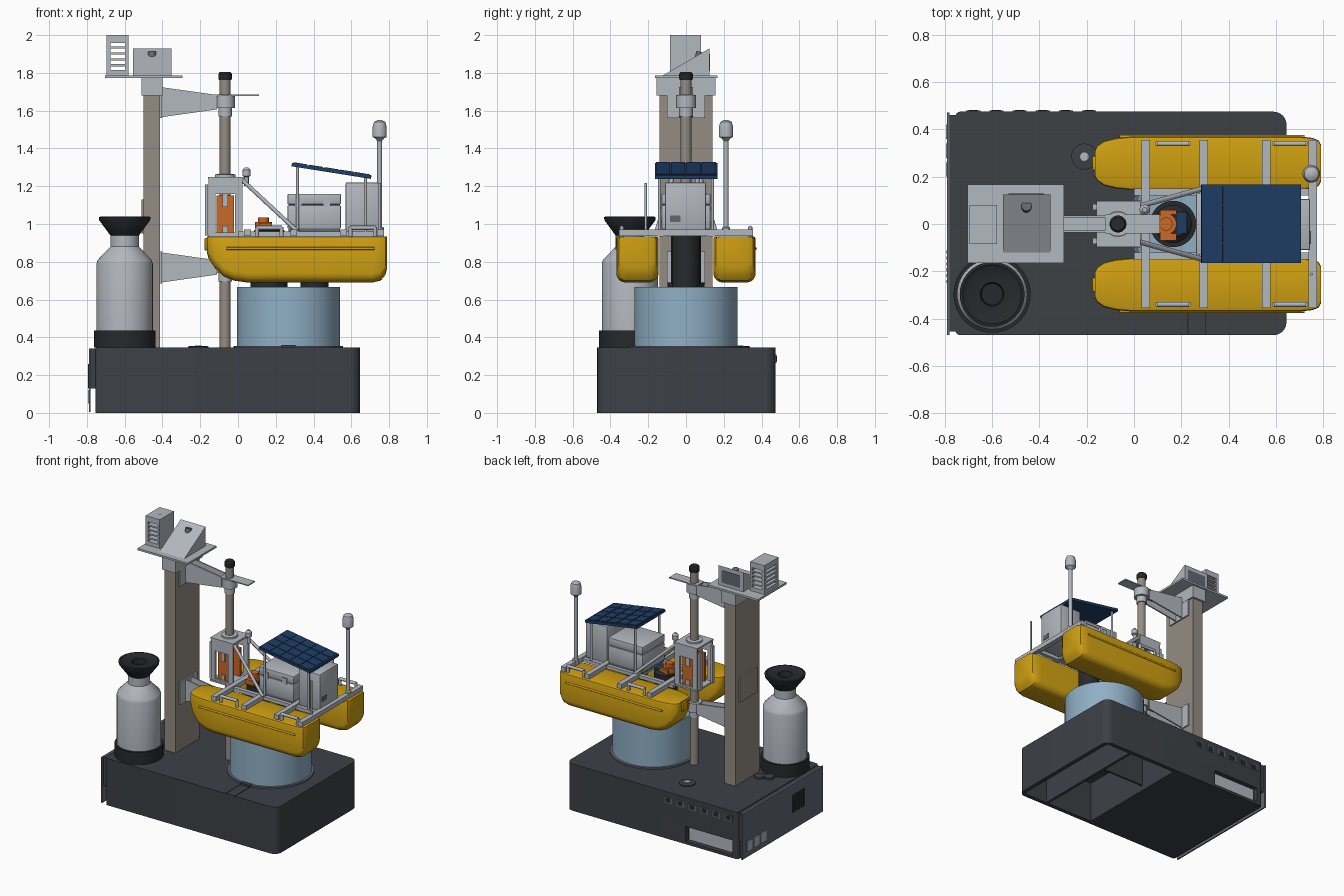
import bpy, bmesh, math
from mathutils import Vector, Matrix

if "Cube" in bpy.data.objects:
    bpy.data.objects.remove(bpy.data.objects["Cube"])


def mat(name, r, g, b):
    m = bpy.data.materials.new(name)
    m.diffuse_color = (r, g, b, 1)
    m.use_nodes = True
    m.node_tree.nodes["Principled BSDF"].inputs["Base Color"].default_value = m.diffuse_color
    return m


DARK = mat("charcoal", 0.046, 0.052, 0.060)
BLACK = mat("near_black", 0.020, 0.022, 0.025)
MID = mat("slate_grey", 0.12, 0.14, 0.17)
LIGHT = mat("light_grey", 0.45, 0.48, 0.52)
WARM = mat("warm_grey", 0.30, 0.265, 0.23)
YELLOW = mat("hull_yellow", 0.62, 0.35, 0.006)
BLUE = mat("tank_blue", 0.28, 0.43, 0.56)
NAVY = mat("panel_navy", 0.014, 0.048, 0.13)
ORANGE = mat("orange", 0.60, 0.14, 0.02)


def finish(name, bm, m):
    bmesh.ops.recalc_face_normals(bm, faces=bm.faces)
    me = bpy.data.meshes.new(name)
    bm.to_mesh(me)
    bm.free()
    me.materials.append(m)
    ob = bpy.data.objects.new(name, me)
    bpy.context.collection.objects.link(ob)
    return ob


def boxes(name, m, dims, bevel=0):
    """One object from several (x0, x1, y0, y1, z0, z1) boxes."""
    bm = bmesh.new()
    for x0, x1, y0, y1, z0, z1 in dims:
        mx = Matrix.Translation(((x0 + x1) / 2, (y0 + y1) / 2, (z0 + z1) / 2))
        mx = mx @ Matrix.Diagonal((x1 - x0, y1 - y0, z1 - z0, 1))
        bmesh.ops.create_cube(bm, size=1, matrix=mx)
    if bevel:
        bmesh.ops.bevel(bm, geom=bm.edges[:], offset=bevel, segments=2, affect='EDGES', profile=0.5)
    return finish(name, bm, m)


def lathe(name, m, cx, cy, profile, seg=40):
    """Closed solid turned around a vertical axis from (radius, z) points."""
    bm = bmesh.new()
    rings = [[bm.verts.new((cx + r * math.cos(2 * math.pi * i / seg), cy + r * math.sin(2 * math.pi * i / seg), z))
              for i in range(seg)] for r, z in profile]
    for a, b in zip(rings, rings[1:]):
        for i in range(seg):
            j = (i + 1) % seg
            bm.faces.new((a[i], a[j], b[j], b[i]))
    bm.faces.new(rings[0])
    bm.faces.new(rings[-1])
    return finish(name, bm, m)


def rods(name, m, r, segs, sides=12):
    """One object from several straight rods given as point pairs."""
    bm = bmesh.new()
    for p, q in segs:
        p, q = Vector(p), Vector(q)
        d = q - p
        mx = Matrix.Translation((p + q) / 2) @ d.to_track_quat('Z', 'Y').to_matrix().to_4x4()
        bmesh.ops.create_cone(bm, cap_ends=True, segments=sides, radius1=r, radius2=r, depth=d.length + r * 0.6, matrix=mx)
    return finish(name, bm, m)


def prism(name, m, pts, lo, hi, axis='y'):
    """Extrude a (x, z) outline along y, or a (y, z) outline along x."""
    bm = bmesh.new()
    place = (lambda u, v, w: (u, w, v)) if axis == 'y' else (lambda u, v, w: (w, u, v))
    a = [bm.verts.new(place(u, v, lo)) for u, v in pts]
    b = [bm.verts.new(place(u, v, hi)) for u, v in pts]
    for i in range(len(pts)):
        j = (i + 1) % len(pts)
        bm.faces.new((a[i], a[j], b[j], b[i]))
    bm.faces.new(a)
    bm.faces.new(b)
    return finish(name, bm, m)


def cut(ob, dims):
    """Subtract boxes one after the other and bake the result."""
    cutters = []
    for d in dims:
        c = boxes("cutter", ob.data.materials[0], [d])
        c.hide_render = True
        cutters.append(c)
        mod = ob.modifiers.new("cut", 'BOOLEAN')
        mod.operation, mod.object, mod.solver = 'DIFFERENCE', c, 'EXACT'
    dg = bpy.context.evaluated_depsgraph_get()
    me = bpy.data.meshes.new_from_object(ob.evaluated_get(dg))
    ob.modifiers.clear()
    ob.data = me
    for c in cutters:
        bpy.data.objects.remove(c)


# --- Base housing: rounded corners, open underside, rear recess
base = boxes("base_housing", DARK, [(-0.755, 0.645, -0.47, 0.475, 0, 0.345)])
bm = bmesh.new()
bm.from_mesh(base.data)
for side, r in ((1, 0.055), (-1, 0.02)):
    es = [e for e in bm.edges if abs(e.verts[0].co.z - e.verts[1].co.z) > 0.3 and e.verts[0].co.x * side > 0.5
          and abs(e.verts[0].co.y) > 0.465]
    bmesh.ops.bevel(bm, geom=es, offset=r, segments=6, affect='EDGES', profile=0.5)
bm.to_mesh(base.data)
bm.free()
cut(base, [(0.02, 0.40, -0.44, 0.445, -0.1, 0.30), (0.42, 0.615, -0.44, 0.445, -0.1, 0.30),
           (-0.71, -0.33, 0.44, 0.6, 0.02, 0.13)])
boxes("base_divider", DARK, [(0.02, 0.40, 0.10, 0.115, 0.04, 0.30)])
boxes("base_end_block", DARK, [(-0.78, -0.755, -0.455, 0.46, 0.13, 0.34)])
boxes("base_end_plate", MID, [(-0.79, -0.78, -0.47, 0.472, 0.005, 0.34)])
boxes("end_sockets", LIGHT, [(-0.795, -0.79, y, y + 0.06, 0.05, 0.12) for y in (0.20, 0.28, 0.36)])
boxes("end_vents", BLACK, [(-0.794, -0.79, -0.25 + i * 0.025, -0.237 + i * 0.025, 0.13, 0.26) for i in range(6)])
boxes("recess_panel", LIGHT, [(-0.70, -0.34, 0.44, 0.447, 0.025, 0.125)])
xs = [-0.71 + i * 0.098 for i in range(6)]
boxes("connector_frames", MID, [(x, x + 0.06, 0.474, 0.479, 0.265, 0.31) for x in xs])
boxes("connector_holes", BLACK, [(x + 0.01, x + 0.05, 0.478, 0.482, 0.273, 0.302) for x in xs])
boxes("cable_channel", BLACK, [(0.225, 0.23, -0.465, -0.25, 0.34, 0.347), (0.30, 0.305, -0.465, -0.25, 0.34, 0.347)])
lathe("deck_port", DARK, -0.21, 0.285, [(0.055, 0.34), (0.055, 0.352), (0.03, 0.355)])
lathe("deck_port_cap", LIGHT, -0.21, 0.285, [(0.018, 0.35), (0.018, 0.358)], 20)
for i, (x, y) in enumerate(((-0.55, -0.07), (-0.61, -0.10))):
    lathe(f"deck_gland_{i}", DARK, x, y, [(0.035, 0.34), (0.035, 0.36), (0.02, 0.365)], 24)

# --- Water tank
lathe("tank_flange", MID, 0.267, 0, [(0.29, 0.34), (0.29, 0.355)], 64)
lathe("tank", BLUE, 0.267, 0, [(0.273, 0.35), (0.273, 0.667), (0.262, 0.667), (0.262, 0.65)], 64)
boxes("tank_clasp", DARK, [(0.23, 0.305, -0.30, -0.265, 0.335, 0.36)])

# --- Bottle with funnel
bx, by = -0.60, -0.297
lathe("bottle_foot", BLACK, bx, by, [(0.163, 0.345), (0.163, 0.435)], 48)
lathe("bottle", LIGHT, bx, by, [(0.149, 0.43), (0.149, 0.79), (0.143, 0.81), (0.075, 0.88), (0.075, 0.94)], 48)
lathe("funnel", BLACK, bx, by, [(0.07, 0.935), (0.08, 0.945), (0.135, 1.02), (0.137, 1.037), (0.125, 1.04),
                                (0.11, 1.03), (0.05, 1.03), (0.045, 0.99)], 40)

# --- Mast, platform and instruments
boxes("mast", WARM, [(-0.50, -0.412, -0.14, 0.14, 0.345, 1.69), (-0.512, -0.50, -0.10, 0.10, 0.95, 1.13)])
boxes("mast_cap", LIGHT, [(-0.512, -0.40, -0.155, 0.155, 1.68, 1.775)])
boxes("platform", LIGHT, [(-0.705, -0.295, -0.165, 0.168, 1.773, 1.787)])
vent = boxes("vent_box", LIGHT, [(-0.695, -0.58, -0.085, 0.08, 1.785, 2.0)])
zs = [1.815 + i * 0.031 for i in range(5)]
cut(vent, [(-0.675, -0.595, -0.2, 0.2, z, z + 0.02) for z in zs] +
    [(-0.75, -0.66, -0.065, 0.06, z + 0.001, z + 0.019) for z in zs])
lathe("vent_box_knob", BLACK, -0.638, 0, [(0.018, 1.995), (0.018, 2.0)], 20)
prism("wedge_box", LIGHT, [(-0.125, 1.785), (0.125, 1.785), (0.125, 1.93)], -0.555, -0.353, 'x')
boxes("wedge_window", MID, [(-0.53, -0.38, 0.122, 0.128, 1.81, 1.90)])
rods("wedge_sensor", MID, 0.022, [((-0.455, 0.07, 1.885), (-0.455, 0.075, 1.905))])

# --- Guide pole and its two bracket arms
lathe("guide_pole", WARM, -0.068, 0, [(0.029, 0.345), (0.029, 1.765)], 32)
lathe("pole_cap", BLACK, -0.068, 0, [(0.033, 1.762), (0.036, 1.77), (0.036, 1.795), (0.028, 1.805)], 32)
for tag, z in (("upper", 1.645), ("lower", 0.77)):
    for s in (-1, 1):
        prism(f"{tag}_arm_{s}", LIGHT, [(-0.41, z - 0.08), (-0.41, z + 0.08), (-0.11, z + 0.038), (-0.11, z - 0.038)],
              s * 0.031 - 0.005, s * 0.031 + 0.005)
    boxes(f"{tag}_arm_flange", LIGHT, [(-0.413, -0.402, -0.10, 0.10, z - 0.085, z + 0.085)])
    boxes(f"{tag}_arm_web", LIGHT, [(-0.41, -0.12, -0.03, 0.03, z - 0.005, z + 0.005)])
    lathe(f"{tag}_collar", LIGHT, -0.068, 0, [(0.036, z - 0.075), (0.036, z - 0.03), (0.052, z - 0.03), (0.052, z + 0.037)])
boxes("upper_arm_tab", LIGHT, [(-0.12, 0.11, -0.04, 0.04, 1.677, 1.685)])

# --- Twin hulls, lofted along x from (x, half width, keel height)
stations = [(-0.165, 0.055, 0.85), (-0.155, 0.075, 0.815), (-0.125, 0.095, 0.77), (-0.075, 0.107, 0.722),
            (-0.02, 0.112, 0.70), (0.05, 0.112, 0.69), (0.71, 0.112, 0.69), (0.755, 0.107, 0.70),
            (0.78, 0.097, 0.73), (0.79, 0.08, 0.77)]


def hull(name, cy):
    bm = bmesh.new()
    rings = []
    for x, w, zb in stations:
        half = [(w - 0.015, 0.935), (w - 0.004, 0.931), (w, 0.92)]
        r = min(0.05, w * 0.8)
        half += [(w - r + r * math.cos(a), zb + r - r * math.sin(a)) for a in (i * math.pi / 10 for i in range(6))]
        outline = half + [(-u, v) for u, v in reversed(half)]
        rings.append([bm.verts.new((x, cy + u, v)) for u, v in outline])
    n = len(rings[0])
    for a, b in zip(rings, rings[1:]):
        for i in range(n):
            bm.faces.new((a[i], a[(i + 1) % n], b[(i + 1) % n], b[i]))
    bm.faces.new(rings[0])
    bm.faces.new(rings[-1])
    return finish(name, bm, YELLOW)


for s, side in ((-1, "front"), (1, "back")):
    cy = s * 0.257
    hull(f"{side}_hull", cy)
    yo = s * 0.369
    rods(f"{side}_rub_rail", YELLOW, 0.007, [((-0.06, yo, 0.87), (0.72, yo, 0.87))])
    boxes(f"{side}_bow_pad", YELLOW, [(-0.177, -0.16, cy - 0.03, cy + 0.03, 0.86, 0.925)], 0.005)
    # grab handles
    segs = []
    for x0 in (0.10, 0.595):
        y, x1 = s * 0.34, x0 + 0.13
        segs += [((x0, y, 0.935), (x0, y, 0.98)), ((x0, y, 0.98), (x1, y, 0.98)), ((x1, y, 0.98), (x1, y, 0.935))]
    rods(f"{side}_handles", LIGHT, 0.011, segs)
    # tower side plate with window, rollers and struts
    a, b = sorted((s * 0.082, s * 0.096))
    boxes(f"{side}_tower_plate", LIGHT, [(-0.155, -0.12, a, b, 0.935, 1.25), (-0.015, 0.025, a, b, 0.935, 1.25),
                                         (-0.12, -0.015, a, b, 1.16, 1.25), (-0.12, -0.015, a, b, 0.935, 0.955)])
    a, b = sorted((s * 0.05, s * 0.07))
    boxes(f"{side}_roller_pad", ORANGE, [(-0.115, -0.02, a, b, 0.94, 1.15)])
    a, b = sorted((s * 0.07, s * 0.08))
    boxes(f"{side}_roller_bracket", LIGHT, [(-0.083, -0.053, a, b, 1.09, 1.16), (-0.083, -0.053, a, b, 0.94, 0.99)])
    rods(f"{side}_strut", LIGHT, 0.011, [((0.02, s * 0.075, 1.235), (0.31, s * 0.155, 0.965))])
    boxes(f"{side}_deck_rail", LIGHT, [(-0.0, 0.77, s * 0.135 - 0.015, s * 0.135 + 0.015, 0.935, 0.96)])
    rods(f"{side}_panel_posts", LIGHT, 0.008, [((0.315, s * 0.14, 0.95), (0.315, s * 0.14, 1.30)),
                                               ((0.675, s * 0.14, 0.95), (0.675, s * 0.14, 1.245))])

# --- Deck frame and tower
boxes("deck_crossbars", LIGHT, [(x - 0.018, x + 0.018, -0.355, 0.355, 0.937, 0.97) for x in (0.05, 0.295, 0.56, 0.755)])
boxes("tower_top", LIGHT, [(-0.158, 0.028, -0.096, 0.096, 1.238, 1.25)])
boxes("tower_foot", LIGHT, [(-0.158, 0.05, -0.10, 0.10, 0.93, 0.942)])
boxes("tower_bow_plate", LIGHT, [(-0.175, -0.158, y, y + 0.025, 0.94, 1.21) for y in (-0.085, 0.06)])
lathe("tower_collar", LIGHT, -0.068, 0, [(0.055, 1.245), (0.055, 1.262), (0.035, 1.265)], 32)
lathe("tower_lamp", LIGHT, 0.045, 0.06, [(0.012, 1.2), (0.012, 1.25), (0.022, 1.255), (0.022, 1.285), (0.01, 1.3)], 20)

# --- Sensors hanging between the hulls
lathe("sensor_drum", BLACK, 0.165, 0, [(0.08, 0.65), (0.08, 0.965), (0.055, 0.985)], 40)
lathe("sensor_foot", BLACK, 0.165, 0, [(0.098, 0.65), (0.098, 0.69)], 40)
lathe("rear_sensor", BLACK, 0.405, 0, [(0.073, 0.65), (0.073, 0.94)], 40)
lathe("winch", ORANGE, 0.135, 0, [(0.045, 0.97), (0.045, 1.01), (0.028, 1.01), (0.028, 1.035)], 24)
boxes("winch_arm", ORANGE, [(0.11, 0.18, -0.07, -0.04, 0.97, 1.005), (0.11, 0.18, 0.04, 0.06, 0.97, 1.005)])
boxes("winch_motor", NAVY, [(0.185, 0.225, -0.04, 0.05, 0.965, 0.99)])

# --- Electronics boxes
boxes("equipment_case", LIGHT, [(0.262, 0.545, -0.13, 0.13, 0.975, 1.10), (0.262, 0.545, -0.13, 0.13, 1.104, 1.16)], 0.006)
boxes("case_core", MID, [(0.268, 0.539, -0.124, 0.124, 0.96, 1.15)])
boxes("case_latches", LIGHT, [(x, x + 0.04, -0.137, -0.13, 1.09, 1.135) for x in (0.30, 0.45)])
boxes("battery_case", LIGHT, [(0.57, 0.745, -0.11, 0.105, 0.95, 1.22)], 0.006)
boxes("battery_label", MID, [(0.745, 0.748, -0.085, -0.03, 1.01, 1.045)])

# --- Tilted solar panel with raised cells
tilt = Matrix.Translation((0.495, 0, 1.283)) @ Matrix.Rotation(math.radians(9), 4, 'Y')
frame = boxes("solar_panel", NAVY, [(-0.213, 0.213, -0.165, 0.168, -0.011, 0.008)])
cells = boxes("solar_cells", NAVY, [(-0.205 + i * 0.0825, -0.129 + i * 0.0825, -0.16 + j * 0.081, -0.085 + j * 0.081,
                                     0.006, 0.012) for i in range(5) for j in range(4)])
for ob in (frame, cells):
    ob.data.transform(tilt)

# --- Antennas
lathe("dome_antenna", LIGHT, 0.75, 0.212, [(0.022, 0.94), (0.022, 0.98), (0.013, 0.985), (0.013, 1.44), (0.025, 1.455),
                                           (0.037, 1.46), (0.037, 1.515), (0.03, 1.54), (0.012, 1.55)], 28)
rods("whip_antenna", LIGHT, 0.007, [((0.75, -0.213, 0.95), (0.75, -0.213, 1.215))])

# --- Smooth shading with crisp edges
for ob in bpy.data.objects:
    ob.select_set(True)
bpy.context.view_layer.objects.active = base
bpy.ops.object.shade_smooth_by_angle(angle=math.radians(35))
